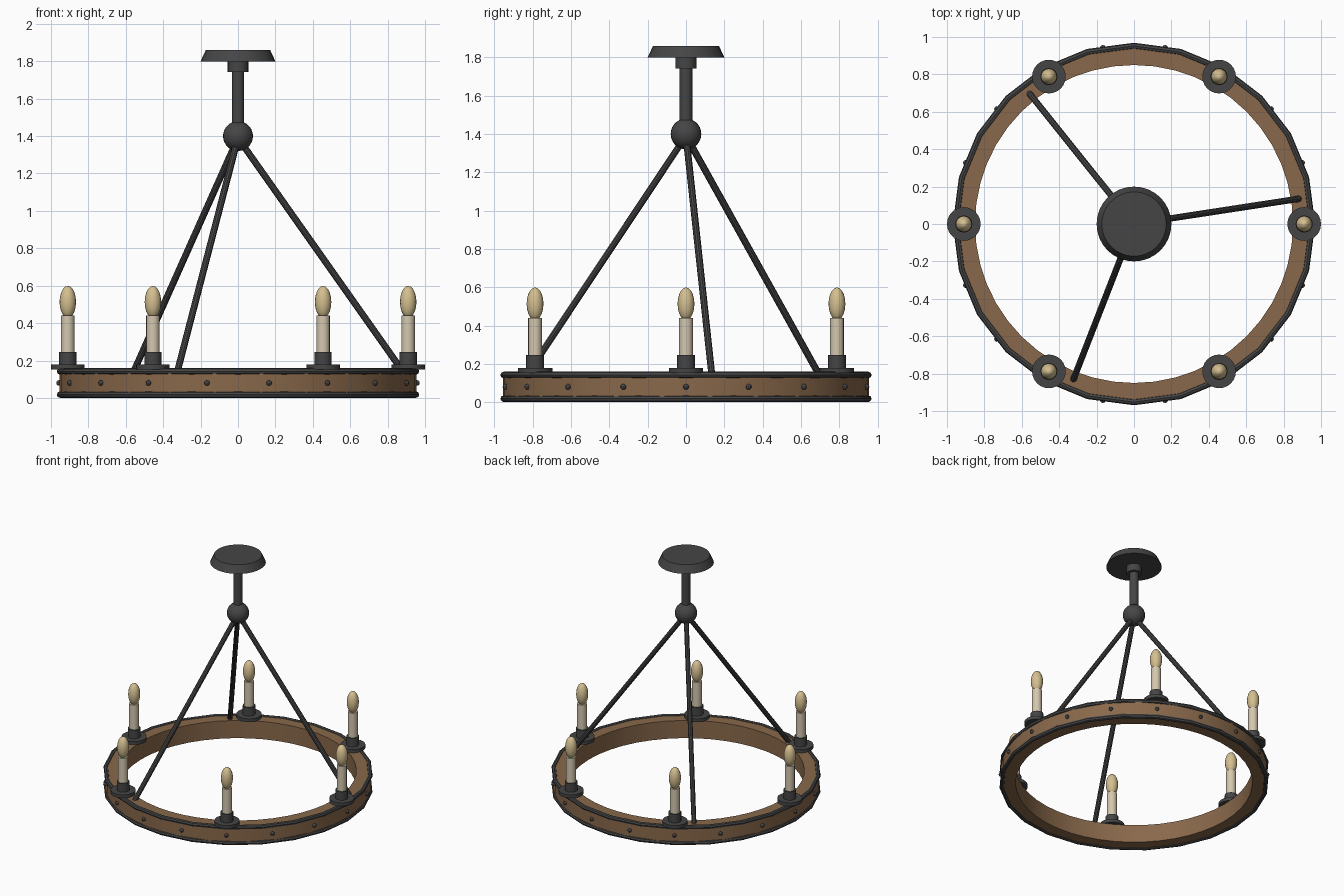
import bpy, bmesh
from math import cos, sin, pi, radians
from mathutils import Vector

cube = bpy.data.objects.get("Cube")
if cube:
    bpy.data.objects.remove(cube, do_unlink=True)


def material(name, rgb):
    mat = bpy.data.materials.new(name)
    mat.use_nodes = True
    colour = (*rgb, 1)
    mat.diffuse_color = colour
    mat.node_tree.nodes["Principled BSDF"].inputs["Base Color"].default_value = colour
    return mat


IRON = material("dark_iron", (0.06, 0.06, 0.06))
WOOD = material("brown_wood", (0.25, 0.14, 0.07))
WAX = material("cream_wax", (0.66, 0.58, 0.43))
GLOW = material("warm_bulb", (0.66, 0.52, 0.28))


def finish(obj, name, mat, smooth=True):
    obj.name = name
    obj.data.materials.append(mat)
    if smooth:
        bpy.ops.object.select_all(action="DESELECT")
        obj.select_set(True)
        bpy.context.view_layer.objects.active = obj
        bpy.ops.object.shade_smooth_by_angle(angle=radians(35))
    return obj


def lathe(name, profile, mat, at=(0, 0, 0), sides=24, closed=False):
    """Revolve (radius, height) points about z; open profiles are capped."""
    bm = bmesh.new()
    rings = []
    for r, z in profile:
        rings.append([bm.verts.new((r * cos(2 * pi * i / sides), r * sin(2 * pi * i / sides), z))
                      for i in range(sides)])
    pairs = list(zip(rings, rings[1:]))
    if closed:
        pairs.append((rings[-1], rings[0]))
    else:
        bm.faces.new(rings[0])
        bm.faces.new(rings[-1])
    for a, b in pairs:
        for i in range(sides):
            j = (i + 1) % sides
            bm.faces.new((a[i], a[j], b[j], b[i]))
    bmesh.ops.recalc_face_normals(bm, faces=bm.faces)
    mesh = bpy.data.meshes.new(name)
    bm.to_mesh(mesh)
    bm.free()
    obj = bpy.data.objects.new(name, mesh)
    obj.location = at
    bpy.context.collection.objects.link(obj)
    return finish(obj, name, mat)


def ball(name, radius, mat, at, stretch=1, segments=16, rings=10):
    bpy.ops.mesh.primitive_uv_sphere_add(segments=segments, ring_count=rings, radius=radius, location=at)
    obj = bpy.context.object
    obj.scale.z = stretch
    return finish(obj, name, mat)


def rod(name, start, end, radius, mat):
    start, end = Vector(start), Vector(end)
    axis = end - start
    bpy.ops.mesh.primitive_cylinder_add(vertices=10, radius=radius, depth=axis.length,
                                        location=(start + end) / 2)
    obj = bpy.context.object
    obj.rotation_euler = axis.to_track_quat("Z", "Y").to_euler()
    return finish(obj, name, mat)


def polar(radius, degrees, z):
    a = radians(degrees)
    return (radius * cos(a), radius * sin(a), z)


# Wooden hoop with an iron band round each edge
lathe("wood_hoop", [(0.85, 0.01), (0.955, 0.01), (0.955, 0.15), (0.85, 0.15)], WOOD, sides=48, closed=True)
for name, z in (("lower_band", 0.018), ("upper_band", 0.142)):
    bpy.ops.mesh.primitive_torus_add(major_segments=24, minor_segments=8, major_radius=0.952,
                                     minor_radius=0.017, location=(0, 0, z))
    finish(bpy.context.object, name, IRON)

# Rivets round the hoop
for i in range(18):
    ball(f"rivet_{i + 1}", 0.015, IRON, polar(0.957, i * 20, 0.08), segments=8, rings=6)

# Candles on iron saucers
for i in range(6):
    spot = polar(0.91, i * 60, 0)
    lathe(f"saucer_{i + 1}", [(0.09, 0.152), (0.09, 0.178)], IRON, spot)
    lathe(f"candle_cup_{i + 1}", [(0.046, 0.17), (0.046, 0.245)], IRON, spot, 16)
    lathe(f"candle_{i + 1}", [(0.036, 0.24), (0.036, 0.44)], WAX, spot, 16)
    ball(f"bulb_{i + 1}", 0.044, GLOW, (spot[0], spot[1], 0.513), stretch=1.95)

# Three hanger rods meeting at the hub
for i in range(3):
    rod(f"hanger_rod_{i + 1}", (0, 0, 1.39), polar(0.90, 8.7 + i * 120, 0.13), 0.018, IRON)
ball("hub", 0.08, IRON, (0, 0, 1.4), segments=24, rings=14)

# Stem, collar and ceiling plate
lathe("stem", [(0.033, 1.4), (0.033, 1.8)], IRON, sides=16)
lathe("collar", [(0.055, 1.743), (0.055, 1.81)], IRON)
lathe("ceiling_plate", [(0.2, 1.8), (0.172, 1.86)], IRON, sides=32)
